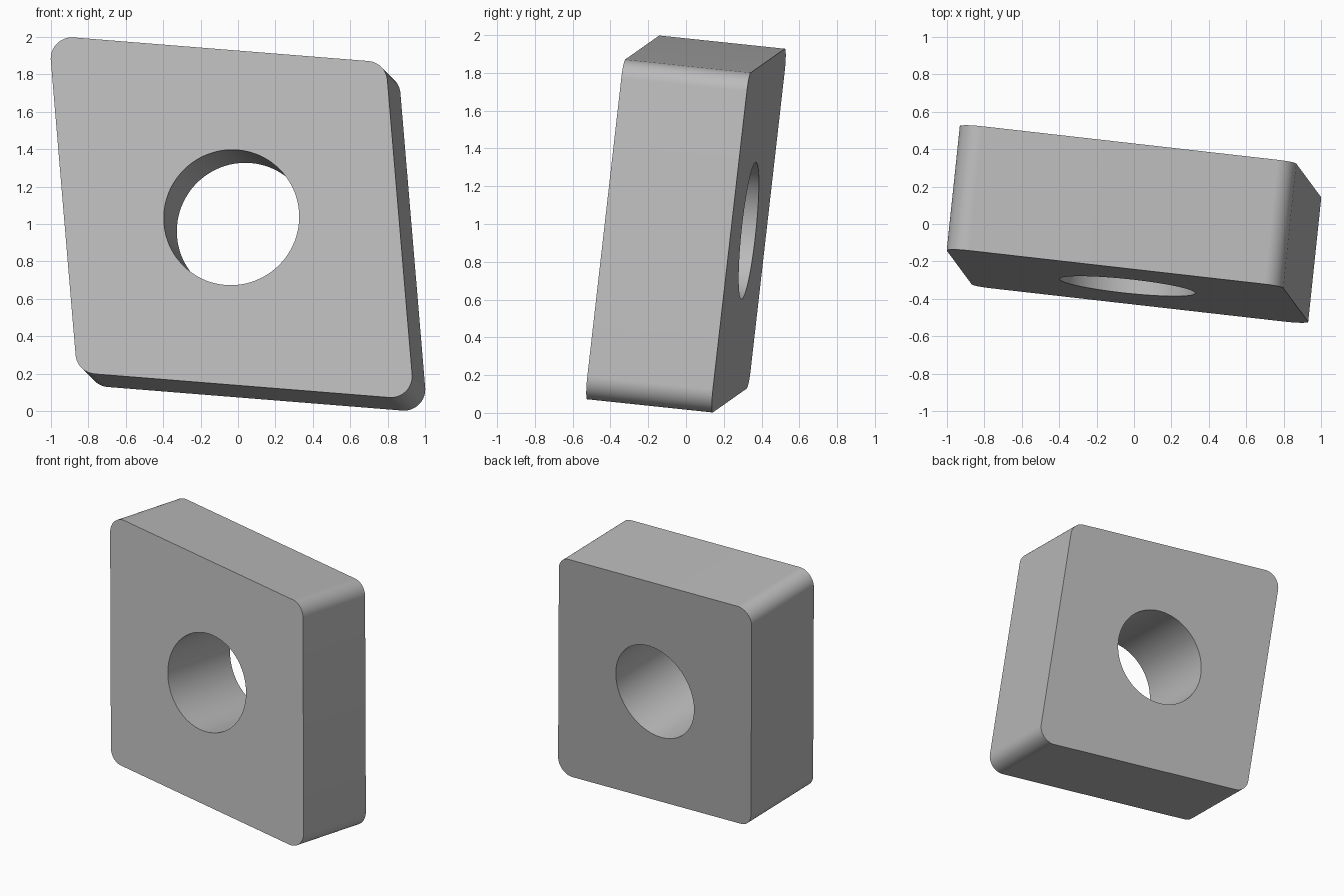
import bpy
import bmesh
from math import cos, sin, radians
from mathutils import Matrix, Vector

cube = bpy.data.objects.get("Cube")
if cube:
    bpy.data.objects.remove(cube, do_unlink=True)

HALF_SIDE = 0.91
OBTUSE = radians(100)
CORNER_R = 0.113
HOLE_R = 0.364
THICKNESS = 0.672
STEPS = 24  # points per corner and per quarter of the hole


def polar(angle, radius):
    return Vector((cos(angle), sin(angle))) * radius


# Rounded rhombus outline with a matching circle for the hole
side_u = Vector((1, 0))
side_v = polar(OBTUSE, 1)
reach = HALF_SIDE - CORNER_R / sin(OBTUSE)
right_normal = OBTUSE - radians(90)
corners = [(1, 1, right_normal, radians(90)),
           (-1, 1, radians(90), right_normal + radians(180)),
           (-1, -1, right_normal + radians(180), radians(270)),
           (1, -1, radians(270), right_normal + radians(360))]
outline, hole = [], []
for k, (su, sv, start, end) in enumerate(corners):
    centre = (side_u * su + side_v * sv) * reach
    for i in range(STEPS):
        outline.append(centre + polar(start + (end - start) * i / (STEPS - 1), CORNER_R))
        hole.append(polar(radians(90) * (k + (i + 0.5) / STEPS) + right_normal / 2, HOLE_R))

# Four rings joined in a loop: outer wall, back face, bore, front face
bm = bmesh.new()
h = THICKNESS / 2
rings = [[bm.verts.new((p.x, p.y, z)) for p in loop]
         for loop, z in ((outline, h), (outline, -h), (hole, -h), (hole, h))]
count = len(outline)
for r in range(4):
    a, b = rings[r], rings[(r + 1) % 4]
    for i in range(count):
        j = (i + 1) % count
        bm.faces.new((a[i], b[i], b[j], a[j]))
bmesh.ops.recalc_face_normals(bm, faces=bm.faces)
mesh = bpy.data.meshes.new("rhombic_plate")
bm.to_mesh(mesh)
bm.free()

# Tilted placement
plate = bpy.data.objects.new("rhombic_plate", mesh)
bpy.context.collection.objects.link(plate)
front = Vector((-0.104, -0.989, 0.104)).normalized()
along = Vector((1, -0.1136, -0.08))
along = (along - front * along.dot(front)).normalized()
across = front.cross(along)
turn = Matrix((along, across, front)).transposed().to_4x4()
plate.matrix_world = Matrix.Translation((0, 0, 1)) @ turn

# Plain grey colour
grey = bpy.data.materials.new("plain_grey")
grey.use_nodes = True
colour = (0.5, 0.5, 0.5, 1)
grey.diffuse_color = colour
grey.node_tree.nodes["Principled BSDF"].inputs["Base Color"].default_value = colour
mesh.materials.append(grey)

bpy.ops.object.select_all(action="DESELECT")
plate.select_set(True)
bpy.context.view_layer.objects.active = plate
bpy.ops.object.shade_smooth_by_angle(angle=radians(30))
